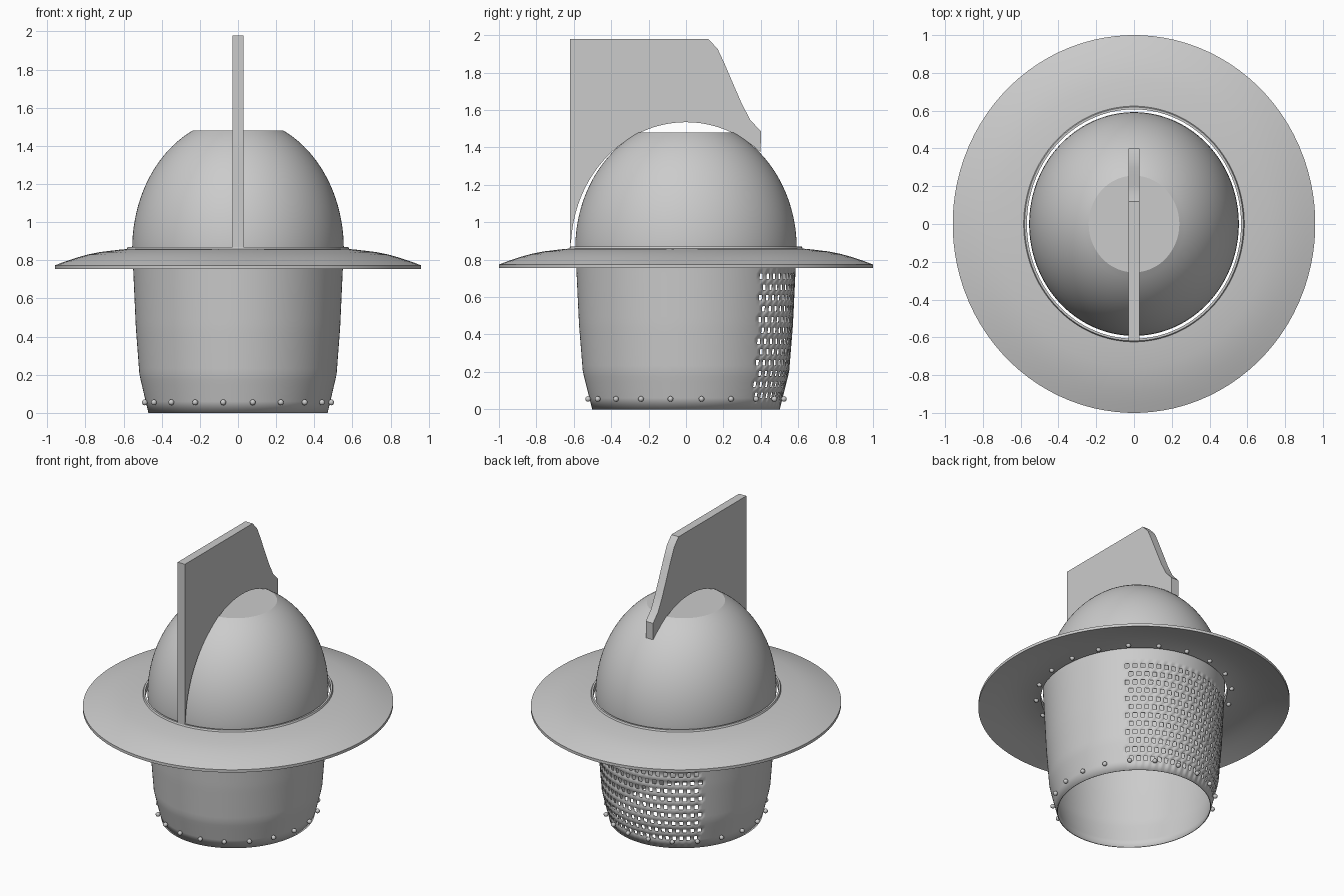
import bpy, bmesh
from math import sin, cos, pi, sqrt, radians
from mathutils import Matrix

if "Cube" in bpy.data.objects:
    bpy.data.objects.remove(bpy.data.objects["Cube"])


def finish(name, bm, angle=30, recalc=True):
    if recalc:
        bmesh.ops.recalc_face_normals(bm, faces=bm.faces)
    mesh = bpy.data.meshes.new(name)
    bm.to_mesh(mesh)
    bm.free()
    ob = bpy.data.objects.new(name, mesh)
    bpy.context.collection.objects.link(ob)
    bpy.ops.object.select_all(action='DESELECT')
    bpy.context.view_layer.objects.active = ob
    ob.select_set(True)
    bpy.ops.object.shade_smooth_by_angle(angle=radians(angle))
    return ob


def lathe(profile, n, closed=False, is_hole=None):
    """Elliptical rings from (rx, ry, z); columns are centred on the back (+y)."""
    bm = bmesh.new()
    rings = []
    for rx, ry, z in profile:
        ring = []
        for i in range(n):
            a = 2 * pi * (i - 0.5) / n
            ring.append(bm.verts.new((rx * sin(a), ry * cos(a), z)))
        rings.append(ring)
    for r in range(len(rings) if closed else len(rings) - 1):
        lo, hi = rings[r], rings[(r + 1) % len(rings)]
        for i in range(n):
            if is_hole and is_hole(r, i):
                continue
            j = (i + 1) % n
            bm.faces.new((lo[j], lo[i], hi[i], hi[j]))
    return bm, rings


def rivets(name, rx, ry, z, count=20, size=0.015):
    bm = bmesh.new()
    for k in range(count):
        a = 2 * pi * (k + 0.5) / count
        bmesh.ops.create_uvsphere(bm, u_segments=12, v_segments=8, radius=size,
                                  matrix=Matrix.Translation((rx * sin(a), ry * cos(a), z)))
    return finish(name, bm, 60)


# Helmet shell: tapered cup with perforated back, ellipsoid dome, flat top
N, ROWS, REACH = 140, 12, 18
YS = 1.067
WALL = [(0, 0.47), (0.2, 0.517), (0.45, 0.536), (0.76, 0.55), (0.86, 0.555)]


def wall_radius(z):
    for (z0, r0), (z1, r1) in zip(WALL, WALL[1:]):
        if z <= z1:
            return r0 + (r1 - r0) * (z - z0) / (z1 - z0)
    return WALL[-1][1]


levels = [0.0]
for k in range(ROWS):
    zc = 0.075 + 0.0578 * k
    levels += [zc - 0.015, zc + 0.015]
levels += [0.76, 0.86]
profile = [(wall_radius(z), wall_radius(z) * YS, z) for z in levels]
for k in range(1, 21):
    t = k / 20 * radians(64.4)
    r = 0.555 * cos(t)
    profile.append((r, r * YS, 0.86 + 0.687 * sin(t)))


def vent(r, i):
    if r % 2 == 0 or r > 2 * ROWS:
        return False
    row = (r - 1) // 2
    col = i if i <= N // 2 else i - N
    return abs(col) <= REACH and (col + row + 1) % 2 == 0


bm, rings = lathe(profile, N, is_hole=vent)
bm.faces.new(rings[-1])
shell = finish("helmet_shell", bm)
thick = shell.modifiers.new("thickness", 'SOLIDIFY')
thick.thickness = 0.006
thick.offset = -1

# Wide curved brim with a raised inner lip, standing clear of the shell
half = [(0.567, 0.825), (0.567, 0.87), (0.579, 0.87), (0.584, 0.859), (0.62, 0.856),
        (0.72, 0.844), (0.79, 0.83), (0.85, 0.813), (0.91, 0.793), (0.96, 0.774),
        (0.96, 0.755), (0.91, 0.772), (0.85, 0.79), (0.79, 0.808), (0.72, 0.822),
        (0.62, 0.835)]
bm, _ = lathe([(r, r + 0.04, z) for r, z in half], 96, closed=True)
finish("brim", bm)

# Rivets around the base and under the brim
rivets("base_rivets", 0.495, 0.53, 0.055)
rivets("brim_rivets", 0.597, 0.635, 0.828)

# Crest: flat upright plate whose lower edge arcs over the dome
outline = [(-0.62, 0.86), (-0.62, 1.98), (0.12, 1.98), (0.17, 1.925), (0.205, 1.85),
           (0.25, 1.745), (0.30, 1.63), (0.345, 1.545), (0.40, 1.487)]
for k in range(33):
    y = 0.615 * cos(radians(49.5) + k / 32 * radians(130.5))
    if k < 32:
        outline.append((y, 0.86 + 0.675 * sqrt(max(0, 1 - (y / 0.615) ** 2))))
bm = bmesh.new()
face = bm.faces.new([bm.verts.new((-0.028, y, z)) for y, z in outline])
ext = bmesh.ops.extrude_face_region(bm, geom=[face])
bmesh.ops.translate(bm, vec=(0.056, 0, 0),
                    verts=[g for g in ext["geom"] if isinstance(g, bmesh.types.BMVert)])
finish("crest", bm)
